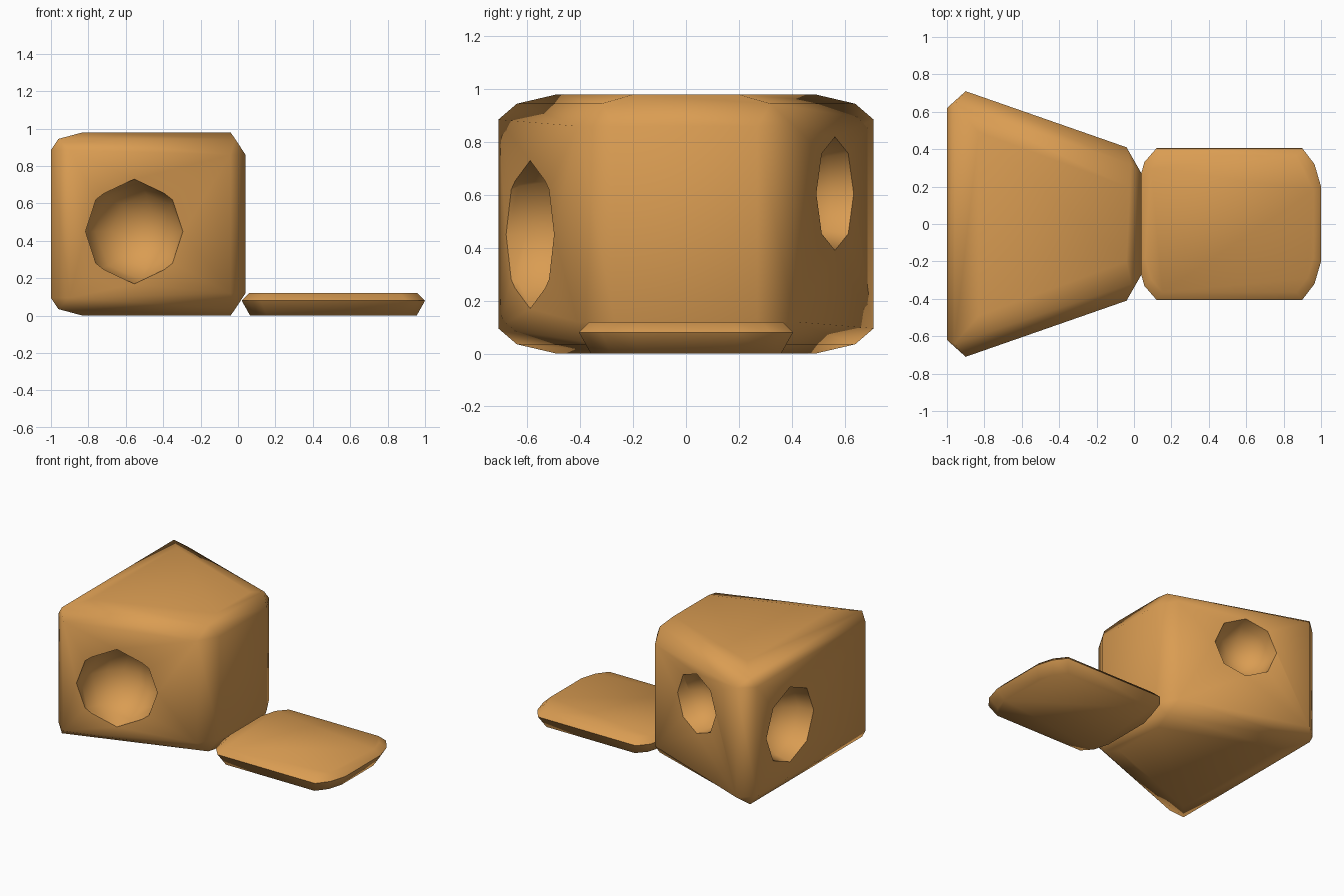
import bpy, bmesh, math
from mathutils import Vector

if "Cube" in bpy.data.objects:
    bpy.data.objects.remove(bpy.data.objects["Cube"])

clay = bpy.data.materials.new("warm tan")
clay.diffuse_color = (0.70, 0.335, 0.085, 1)
clay.use_nodes = True
clay.node_tree.nodes["Principled BSDF"].inputs["Base Color"].default_value = clay.diffuse_color


def make_object(name, bm):
    bmesh.ops.remove_doubles(bm, verts=bm.verts[:], dist=1e-4)
    bmesh.ops.recalc_face_normals(bm, faces=bm.faces[:])
    me = bpy.data.meshes.new(name)
    bm.to_mesh(me)
    bm.free()
    me.materials.append(clay)
    ob = bpy.data.objects.new(name, me)
    bpy.context.collection.objects.link(ob)
    return ob


def loft(name, rings):
    """Skin a stack of equal-length rings; coincident points merge."""
    bm = bmesh.new()
    vs = [[bm.verts.new(p) for p in r] for r in rings]
    n = len(vs[0])
    for a, b in zip(vs, vs[1:]):
        for i in range(n):
            j = (i + 1) % n
            bm.faces.new((a[i], a[j], b[j], b[i]))
    bm.faces.new(vs[0][::-1])
    bm.faces.new(vs[-1])
    return make_object(name, bm)


def mirrored(half):
    """Half outline (y > 0) plus its reflection, as one closed loop."""
    return half + [(x, -y, z) for x, y, z in reversed(half)]


def smooth(ob, deg):
    bpy.ops.object.select_all(action='DESELECT')
    ob.select_set(True)
    bpy.context.view_layer.objects.active = ob
    bpy.ops.object.shade_smooth_by_angle(angle=math.radians(deg))


# Tapered body: wide chamfered end on the left, narrow end on the right
H = 0.98
upper = [
    [(-1, .62, .885), (-.9, .71, .885), (-.04, .41, .86), (.04, .27, .86)],
    [(-.96, .64, .945)] * 2 + [(-.015, .32, .945)] * 2,
    [(-.83, .49, H)] * 2 + [(-.04, .2, H)] * 2,
]
lower = [[(x, y, H - z) for x, y, z in r] for r in reversed(upper)]
body = loft("body", [mirrored(r) for r in lower + upper])

# Eight-sided bowls scooped out of front, back and left faces
slope = .349
bowls = [
    ("front", (-.555, -.59, .45), (-slope, -1, 0), .28),
    ("back", (-.48, .565, .605), (-slope * -1, 1, 0), .215),
    ("left", (-1, .24, .47), (-1, 0, 0), .27),
]
for name, loc, normal, radius in bowls:
    bm = bmesh.new()
    bmesh.ops.create_uvsphere(bm, u_segments=8, v_segments=8, radius=radius)
    cutter = make_object(name + "_bowl_cutter", bm)
    cutter.location = loc
    cutter.rotation_mode = 'QUATERNION'
    cutter.rotation_quaternion = Vector(normal).to_track_quat('Z', 'Y')
    cutter.hide_render = True
    mod = body.modifiers.new(name + "_bowl", 'BOOLEAN')
    mod.operation = 'DIFFERENCE'
    mod.solver = 'EXACT'
    mod.object = cutter
    bpy.context.view_layer.update()
    bpy.context.view_layer.objects.active = body
    bpy.ops.object.modifier_apply(modifier=mod.name)
    bpy.data.objects.remove(cutter)
smooth(body, 62)

# Low rounded plate in front of the narrow end
outline = [(.02, .2), (.055, .33), (.12, .405), (.9, .405), (.965, .32), (1, .2)]


def plate_ring(inset, z):
    cx, hx, hy = .51, .49, .405
    return mirrored([(cx + (x - cx) * (1 - inset / hx), y * (1 - inset / hy), z)
                     for x, y in outline])


plate = loft("plate", [plate_ring(.045, 0), plate_ring(0, .08), plate_ring(.04, .12)])
smooth(plate, 62)
